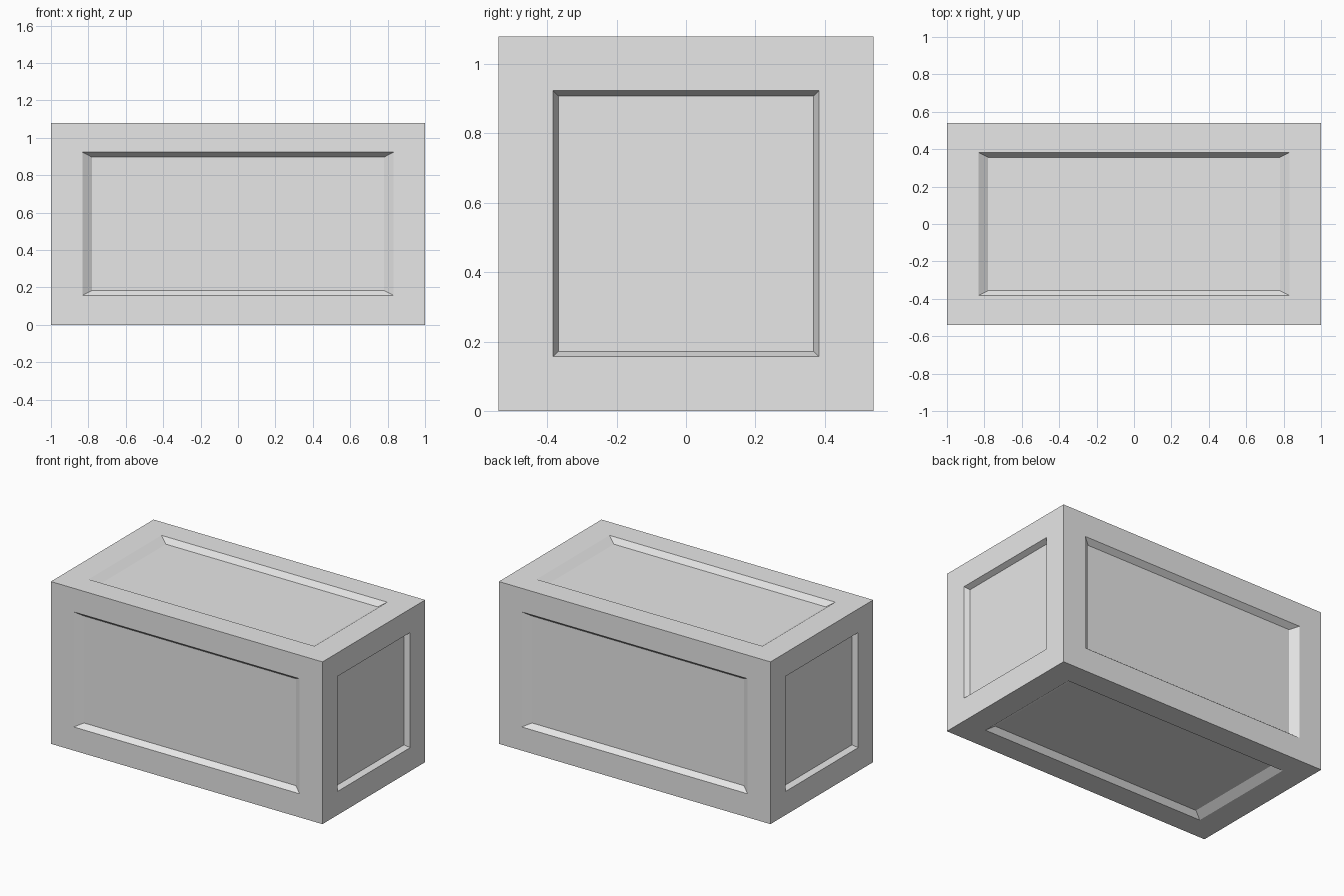
import bpy
import bmesh
from mathutils import Vector

cube = bpy.data.objects.get("Cube")
if cube:
    bpy.data.objects.remove(cube, do_unlink=True)

LENGTH, SIDE, DEPTH = 2.0, 1.08, 0.035

# Plain grey material
grey = bpy.data.materials.new("light_grey")
grey.use_nodes = True
grey.diffuse_color = (0.8, 0.8, 0.8, 1)
grey.node_tree.nodes["Principled BSDF"].inputs["Base Color"].default_value = (0.8, 0.8, 0.8, 1)

# Solid block
bm = bmesh.new()
bmesh.ops.create_cube(bm, size=1)
bmesh.ops.scale(bm, vec=(LENGTH, SIDE, SIDE), verts=bm.verts)


def inset_to(face, half_size, sink):
    """Inset a face to the given half sizes, sinking it along its normal."""
    normal = face.normal.copy()
    bmesh.ops.inset_individual(bm, faces=[face], thickness=0.05)
    for vert in face.verts:
        for axis in range(3):
            if abs(normal[axis]) < 0.5:
                vert.co[axis] = half_size[axis] * (1 if vert.co[axis] > 0 else -1)
        vert.co -= normal * sink


# Sunken panel with sloped edges on each of the six sides
for face in list(bm.faces):
    is_end = abs(face.normal.x) > 0.5
    inner = Vector((0.78, 0.368, 0.368)) if is_end else Vector((0.78, 0.356, 0.356))
    inset_to(face, Vector((0.832, 0.383, 0.383)), 0)
    inset_to(face, inner, DEPTH)

# Stand the block on the floor
bmesh.ops.translate(bm, vec=(0, 0, SIDE / 2), verts=bm.verts)
bmesh.ops.recalc_face_normals(bm, faces=bm.faces)
mesh = bpy.data.meshes.new("panelled_block")
bm.to_mesh(mesh)
bm.free()
mesh.materials.append(grey)
block = bpy.data.objects.new("panelled_block", mesh)
bpy.context.collection.objects.link(block)
